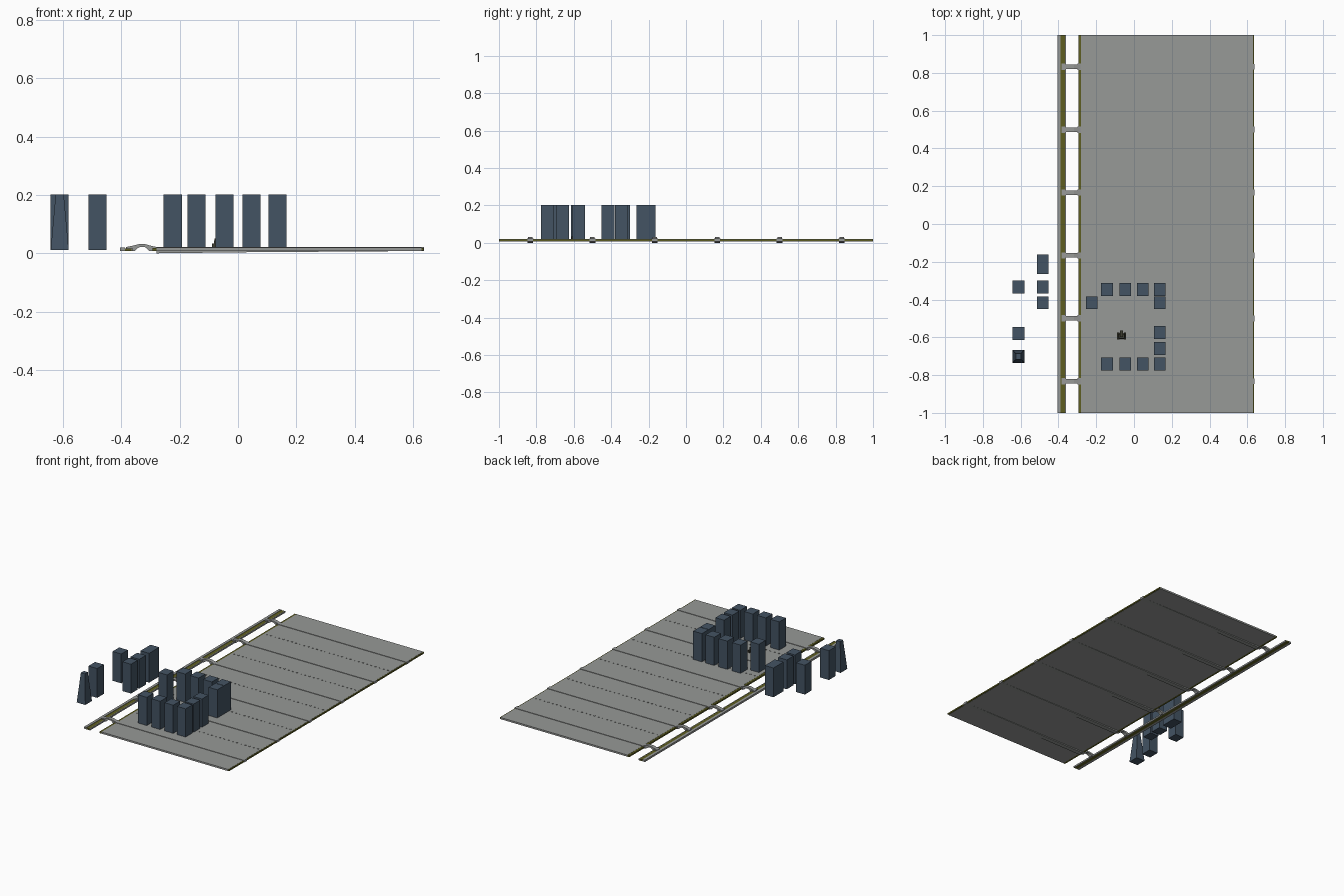
import bpy, bmesh

if "Cube" in bpy.data.objects:
    bpy.data.objects.remove(bpy.data.objects["Cube"])


def material(name, rgb):
    m = bpy.data.materials.new(name)
    m.diffuse_color = (*rgb, 1)
    m.use_nodes = True
    m.node_tree.nodes["Principled BSDF"].inputs["Base Color"].default_value = m.diffuse_color
    return m


CONCRETE = material("concrete_grey", (0.31, 0.32, 0.31))
OLIVE = material("olive_yellow", (0.11, 0.11, 0.015))
SLATE = material("slate_blue", (0.057, 0.087, 0.125))
DARK = material("dark_brown", (0.045, 0.045, 0.03))

JOINTS = [s * y for y in (1 / 6, 0.5, 5 / 6) for s in (-1, 1)]


def make_object(name, bm, mat):
    bmesh.ops.recalc_face_normals(bm, faces=bm.faces)
    me = bpy.data.meshes.new(name)
    bm.to_mesh(me)
    bm.free()
    me.materials.append(mat)
    ob = bpy.data.objects.new(name, me)
    bpy.context.collection.objects.link(ob)
    return ob


def add_box(bm, x0, x1, y0, y1, z0, z1, top=1.0):
    """Box between limits; top scales the upper face for a taper."""
    cube = bmesh.ops.create_cube(bm, size=1)
    for v in cube["verts"]:
        k = top if v.co.z > 0 else 1.0
        v.co.x = (x0 + x1) / 2 + v.co.x * (x1 - x0) * k
        v.co.y = (y0 + y1) / 2 + v.co.y * (y1 - y0) * k
        v.co.z = z1 if v.co.z > 0 else z0


def add_prism(bm, profile, y0, y1):
    """Extrude an x-z outline along y."""
    a = [bm.verts.new((x, y0, z)) for x, z in profile]
    b = [bm.verts.new((x, y1, z)) for x, z in profile]
    bm.faces.new(a)
    bm.faces.new(b[::-1])
    n = len(a)
    for i in range(n):
        j = (i + 1) % n
        bm.faces.new((a[i], b[i], b[j], a[j]))


def boxes(name, mat, limits):
    bm = bmesh.new()
    for lim in limits:
        add_box(bm, *lim)
    return make_object(name, bm, mat)


# Deck panels between the joints, with thin open slits at the outer edge
edges = [-1.0] + sorted(JOINTS) + [1.0]
boxes("deck_panels", CONCRETE,
      [(-0.28, 0.63, a, b, 0.008, 0.019) for a, b in zip(edges, edges[1:])])

# Ribs over each joint, deeper towards the inner edge
bm = bmesh.new()
rib = [(-0.28, 0.0), (0.07, 0.004), (0.40, 0.006), (0.638, 0.008),
       (0.638, 0.022), (-0.28, 0.022)]
for y in JOINTS:
    add_prism(bm, rib, y - 0.015, y + 0.015)
make_object("joint_ribs", bm, CONCRETE)

# Olive strips on both deck edges
boxes("deck_edge_strips", OLIVE,
      [(-0.293, -0.28, -1, 1, 0.008, 0.018),
       (0.63, 0.636, -1, 1, 0.009, 0.018)])

# Rows of small studs along the middle of each panel
boxes("deck_studs", CONCRETE,
      [(x - 0.004, x + 0.004, y - 0.003, y + 0.003, 0.018, 0.0215)
       for y in (-2 / 3, -1 / 3, 0, 1 / 3, 2 / 3)
       for x in [-0.26 + 0.03 * i for i in range(30)]])

# Side beam with its olive strip
boxes("side_beam", CONCRETE, [(-0.405, -0.388, -1, 1, 0.007, 0.019),
                              (-0.366, -0.361, -1, 1, 0.007, 0.017)])
boxes("side_beam_strip", OLIVE, [(-0.388, -0.366, -1, 1, 0.007, 0.0165)])

# Arched links between beam and deck
bm = bmesh.new()
arch = [(-0.385, 0.008), (-0.355, 0.008), (-0.346, 0.017), (-0.336, 0.022),
        (-0.322, 0.022), (-0.313, 0.017), (-0.305, 0.008), (-0.278, 0.008),
        (-0.278, 0.021), (-0.295, 0.025), (-0.318, 0.031), (-0.342, 0.031),
        (-0.362, 0.026), (-0.385, 0.021)]
for y in JOINTS:
    add_prism(bm, arch, y - 0.012, y + 0.012)
    for x in (-0.372, -0.288):
        add_box(bm, x - 0.011, x + 0.011, y - 0.017, y + 0.017, 0.008, 0.022)
make_object("arched_links", bm, CONCRETE)

# Tall blocks standing on and beside the deck
spots = [(-0.224, -0.417), (0.136, -0.417), (0.136, -0.574), (0.136, -0.66),
         (-0.483, -0.333), (-0.483, -0.417), (-0.612, -0.333), (-0.612, -0.58)]
spots += [(x, y) for x in (-0.143, -0.047, 0.047) for y in (-0.346, -0.741)]
spots += [(0.136, -0.346), (0.136, -0.741)]
W, D, Z0, Z1 = 0.031, 0.034, 0.012, 0.202
boxes("tall_blocks", SLATE,
      [(x - W, x + W, y - D, y + D, Z0, Z1) for x, y in spots])
boxes("wide_block", SLATE, [(-0.514, -0.452, -0.265, -0.162, Z0, Z1)])
boxes("tapered_block", SLATE,
      [(-0.612 - W, -0.612 + W, -0.735, -0.667, Z0, Z1, 0.45)])

# Small machine in the middle of the ring of blocks
boxes("small_machine", DARK,
      [(-0.09, -0.078, -0.612, -0.575, 0.019, 0.034),
       (-0.054, -0.042, -0.612, -0.575, 0.019, 0.034),
       (-0.084, -0.048, -0.608, -0.58, 0.03, 0.05, 0.8),
       (-0.073, -0.059, -0.598, -0.565, 0.046, 0.06)])
